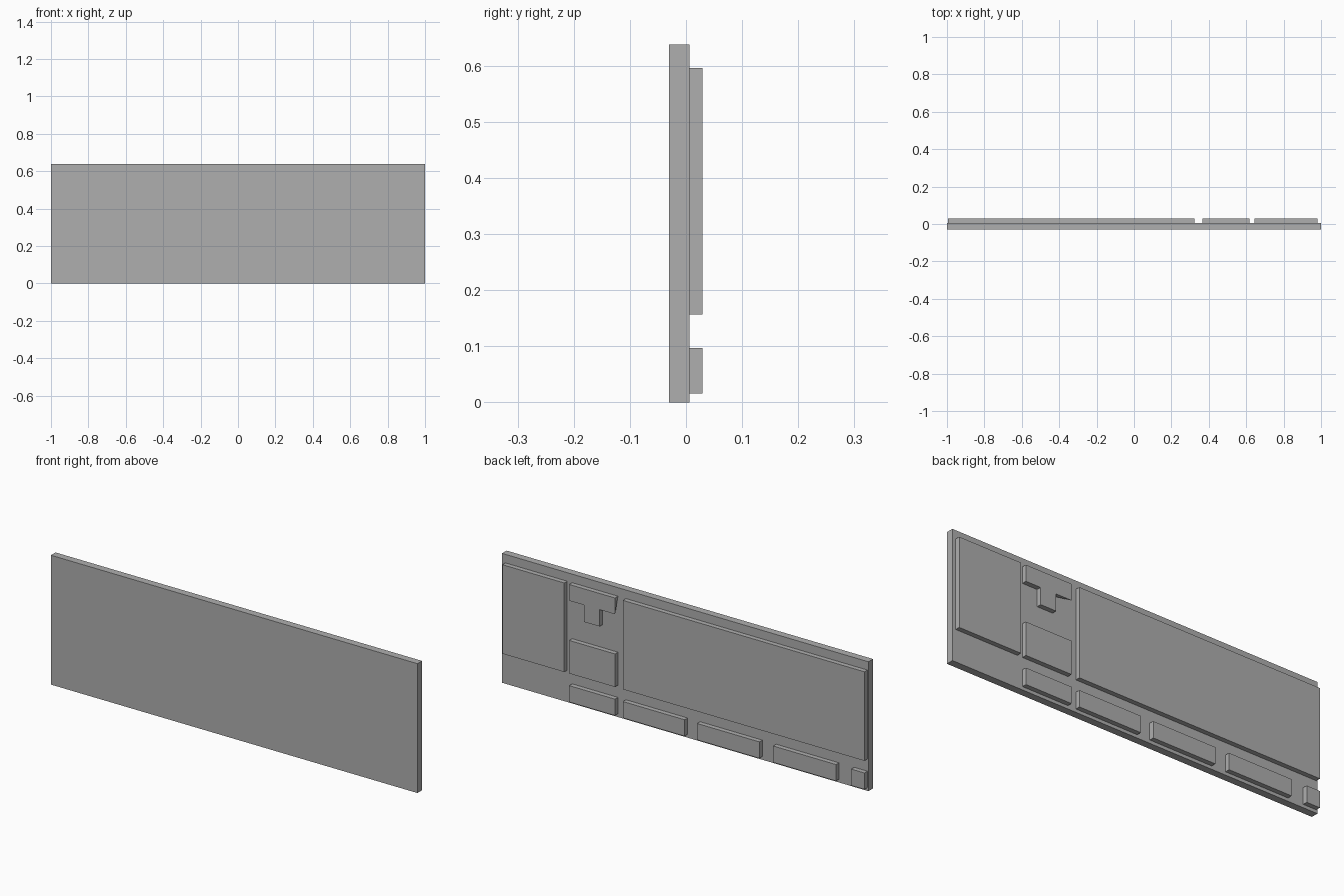
import bpy, bmesh

if "Cube" in bpy.data.objects:
    bpy.data.objects.remove(bpy.data.objects["Cube"])

Y_FRONT, Y_BACK, Y_KEYS = -0.03, 0.006, 0.0293

# dark grey plastic
grey = bpy.data.materials.new("dark_grey")
grey.diffuse_color = (0.43, 0.43, 0.43, 1)
grey.use_nodes = True
grey.node_tree.nodes["Principled BSDF"].inputs["Base Color"].default_value = grey.diffuse_color


def extrude_profile(name, pts, y0, y1):
    """Prism from an (x, z) outline, running from y0 to y1."""
    bm = bmesh.new()
    a = [bm.verts.new((x, y0, z)) for x, z in pts]
    b = [bm.verts.new((x, y1, z)) for x, z in pts]
    n = len(pts)
    bm.faces.new(a)
    bm.faces.new(b)
    for i in range(n):
        j = (i + 1) % n
        bm.faces.new((a[i], a[j], b[j], b[i]))
    bmesh.ops.recalc_face_normals(bm, faces=bm.faces)
    mesh = bpy.data.meshes.new(name)
    bm.to_mesh(mesh)
    bm.free()
    mesh.materials.append(grey)
    obj = bpy.data.objects.new(name, mesh)
    bpy.context.collection.objects.link(obj)
    return obj


def block(name, x0, x1, z0, z1, y0=Y_BACK, y1=Y_KEYS):
    return extrude_profile(name, [(x0, z0), (x1, z0), (x1, z1), (x0, z1)], y0, y1)


# base plate
block("base_plate", -1, 1, 0, 0.638, Y_FRONT, Y_BACK)

# large key fields
block("main_key_field", -0.994, 0.324, 0.157, 0.596)
block("number_pad", 0.644, 0.982, 0.157, 0.596)
block("navigation_keys", 0.367, 0.617, 0.157, 0.32)

# row of small key groups
for i, (x0, x1) in enumerate([(-0.994, -0.922), (-0.839, -0.496), (-0.421, -0.081),
                              (-0.013, 0.324), (0.367, 0.617)]):
    block(f"function_keys_{i + 1}", x0, x1, 0.016, 0.097)

# T-shaped arrow keys; one lower corner of the bar is pinched up to the outer face
arrows = extrude_profile("arrow_keys", [
    (0.367, 0.596), (0.617, 0.596), (0.617, 0.516), (0.536, 0.516),
    (0.536, 0.433), (0.451, 0.433), (0.451, 0.516), (0.367, 0.516)], Y_BACK, Y_KEYS)
arrows.data.vertices[7].co.y = Y_KEYS - 0.0005
